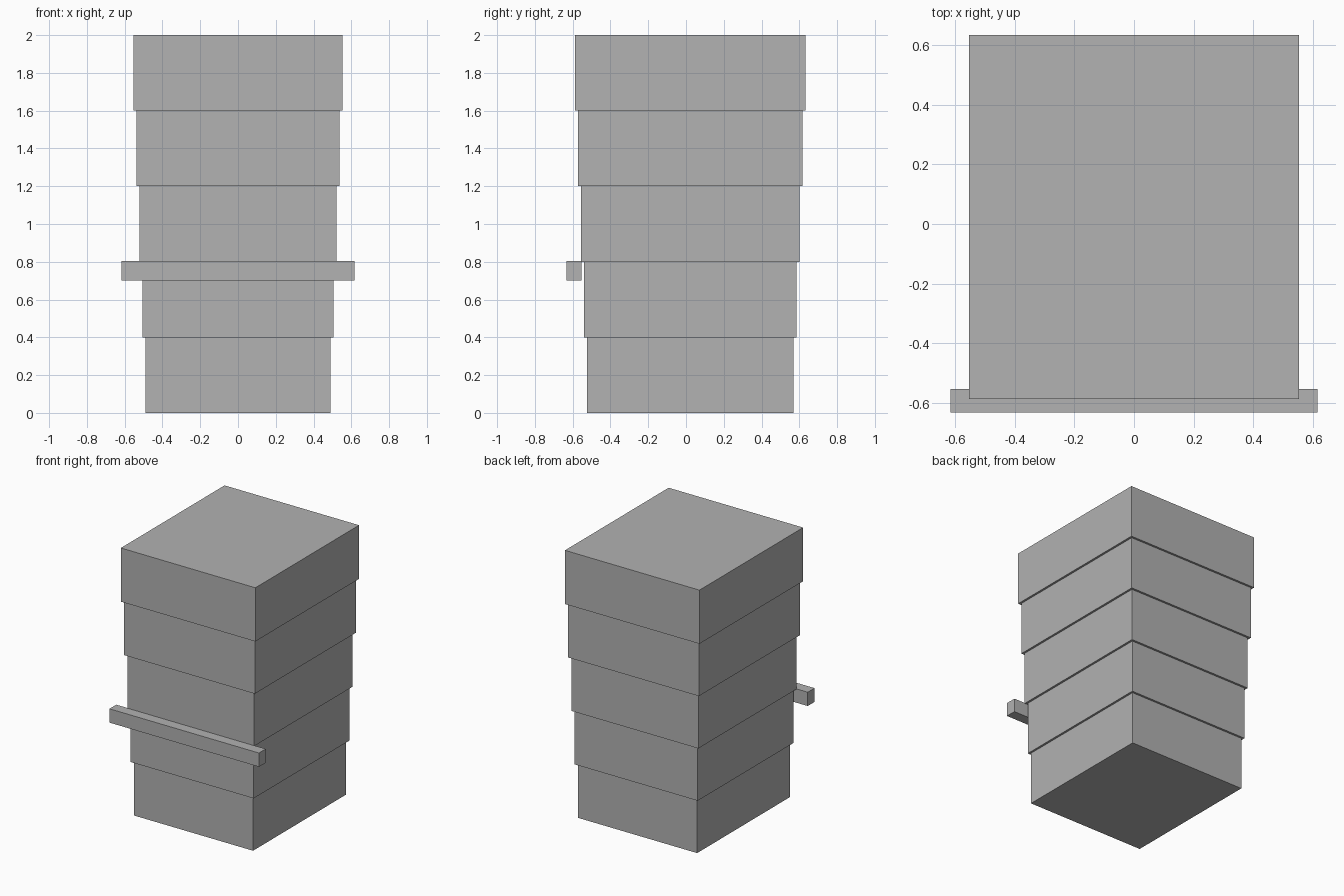
import bpy

if "Cube" in bpy.data.objects:
    bpy.data.objects.remove(bpy.data.objects["Cube"])

grey = bpy.data.materials.new("plain grey")
grey.diffuse_color = (0.445, 0.445, 0.445, 1)
grey.use_nodes = True
grey.node_tree.nodes["Principled BSDF"].inputs["Base Color"].default_value = grey.diffuse_color


def box(name, lo, hi):
    """Axis-aligned box between two corners."""
    centre = [(a + b) / 2 for a, b in zip(lo, hi)]
    bpy.ops.mesh.primitive_cube_add(size=1, location=centre)
    ob = bpy.context.object
    ob.name = name
    ob.scale = [b - a for a, b in zip(lo, hi)]
    bpy.ops.object.transform_apply(location=False, rotation=False, scale=True)
    ob.data.materials.append(grey)
    return ob


# Stacked tiers, each slightly wider than the one below
TIERS, HEIGHT, STEP, Y_MID = 5, 0.4, 0.0158, 0.023
for i in range(TIERS):
    hx = 0.491 + i * STEP
    hy = 0.547 + i * STEP
    box(f"tier_{i + 1}",
        (-hx, Y_MID - hy, i * HEIGHT),
        (hx, Y_MID + hy, (i + 1) * HEIGHT))

# Bar across the front
box("front_bar", (-0.616, -0.633, 0.70), (0.616, -0.553, 0.803))
